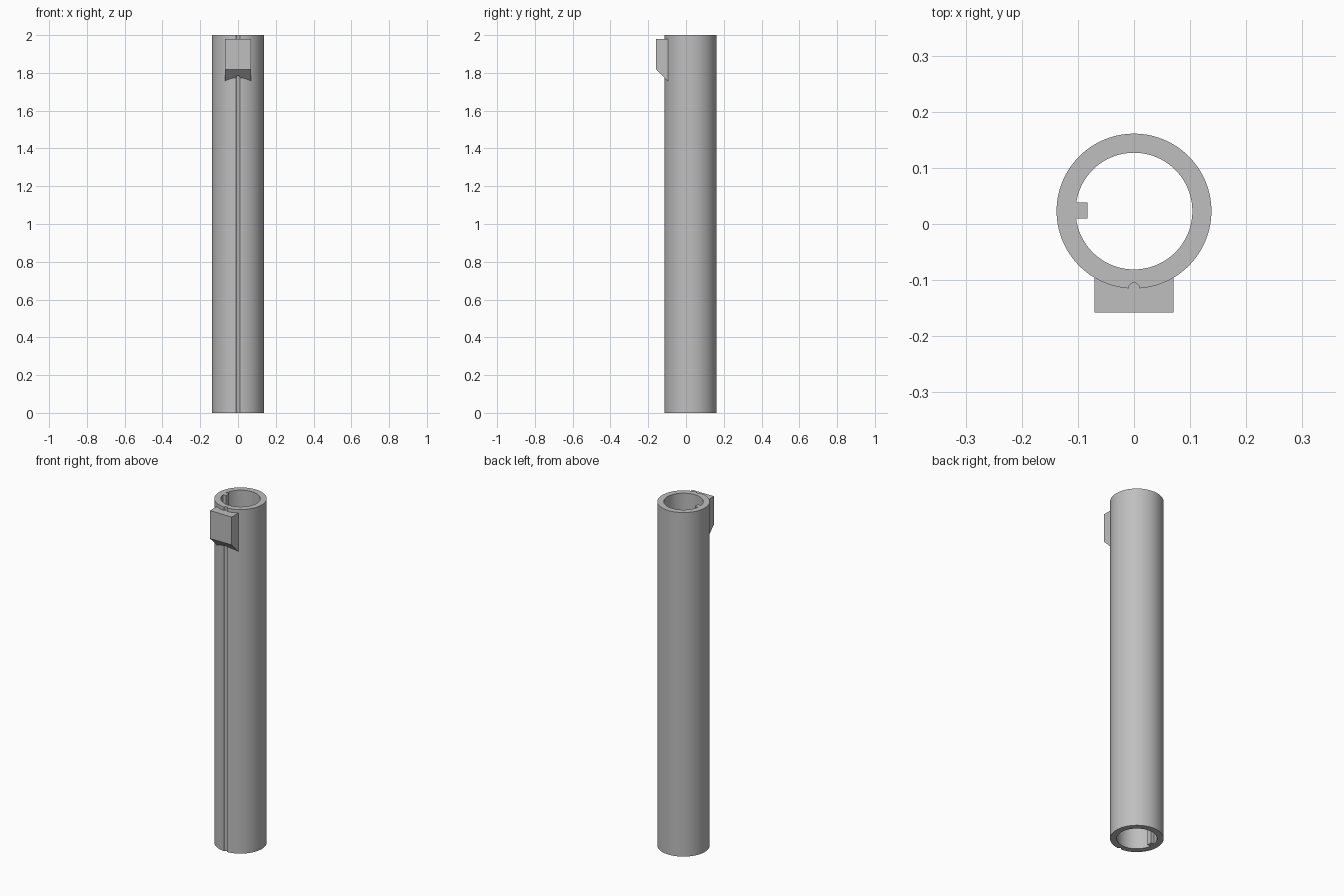
import bpy, bmesh, math
from mathutils import Matrix

cube = bpy.data.objects.get("Cube")
if cube:
    bpy.data.objects.remove(cube, do_unlink=True)

HEIGHT = 2.0
CENTRE_Y = 0.023
OUTER, INNER = 0.138, 0.104
GROOVE_Y = CENTRE_Y - OUTER

grey = bpy.data.materials.new("plain grey")
grey.use_nodes = True
colour = (0.52, 0.52, 0.52, 1)
grey.diffuse_color = colour
grey.node_tree.nodes["Principled BSDF"].inputs["Base Color"].default_value = colour


def finish(name, bm):
    bmesh.ops.recalc_face_normals(bm, faces=bm.faces)
    mesh = bpy.data.meshes.new(name)
    bm.to_mesh(mesh)
    bm.free()
    mesh.materials.append(grey)
    obj = bpy.data.objects.new(name, mesh)
    bpy.context.collection.objects.link(obj)
    return obj


def prism(name, points, direction):
    """Closed outline extruded along a direction."""
    bm = bmesh.new()
    face = bm.faces.new([bm.verts.new(p) for p in points])
    new = bmesh.ops.extrude_face_region(bm, geom=[face])["geom"]
    bmesh.ops.translate(bm, vec=direction,
                        verts=[v for v in new if isinstance(v, bmesh.types.BMVert)])
    return finish(name, bm)


def cylinder(name, radius, y, bottom, top, sides):
    bm = bmesh.new()
    bmesh.ops.create_cone(bm, cap_ends=True, segments=sides, radius1=radius,
                          radius2=radius, depth=top - bottom,
                          matrix=Matrix.Translation((0, y, (top + bottom) / 2)))
    return finish(name, bm)


def cut(obj, cutter):
    """Subtract the cutter for good, then discard it."""
    mod = obj.modifiers.new("cut", "BOOLEAN")
    mod.operation = "DIFFERENCE"
    mod.solver = "EXACT"
    mod.object = cutter
    bpy.ops.object.select_all(action="DESELECT")
    bpy.context.view_layer.objects.active = obj
    obj.select_set(True)
    bpy.ops.object.modifier_apply(modifier=mod.name)
    bpy.data.objects.remove(cutter, do_unlink=True)


def smooth(obj):
    bpy.ops.object.select_all(action="DESELECT")
    bpy.context.view_layer.objects.active = obj
    obj.select_set(True)
    bpy.ops.object.shade_smooth_by_angle(angle=math.radians(30))


# Hollow tube with a round groove down the front
tube = cylinder("tube", OUTER, CENTRE_Y, 0, HEIGHT, 128)
cut(tube, cylinder("bore_cutter", INNER, CENTRE_Y, -0.1, HEIGHT + 0.1, 128))
cut(tube, cylinder("groove_cutter", 0.01, GROOVE_Y, -0.1, HEIGHT + 0.1, 32))
smooth(tube)

# Front block with a sloping underside, notched where the groove enters
profile = [(-0.158, 1.98), (-0.158, 1.818), (-0.09, 1.75), (-0.09, 1.98)]
block = prism("front_block", [(-0.07, y, z) for y, z in profile], (0.14, 0, 0))
cut(block, cylinder("notch_cutter", 0.01, GROOVE_Y, 1.6, 1.9, 32))
smooth(block)

# Guide rib running along the inside of the right wall
rib = [(-0.106, 0.01), (-0.083, 0.01), (-0.083, 0.038), (-0.106, 0.038)]
prism("inner_rib", [(x, y, 0) for x, y in rib], (0, 0, HEIGHT))
